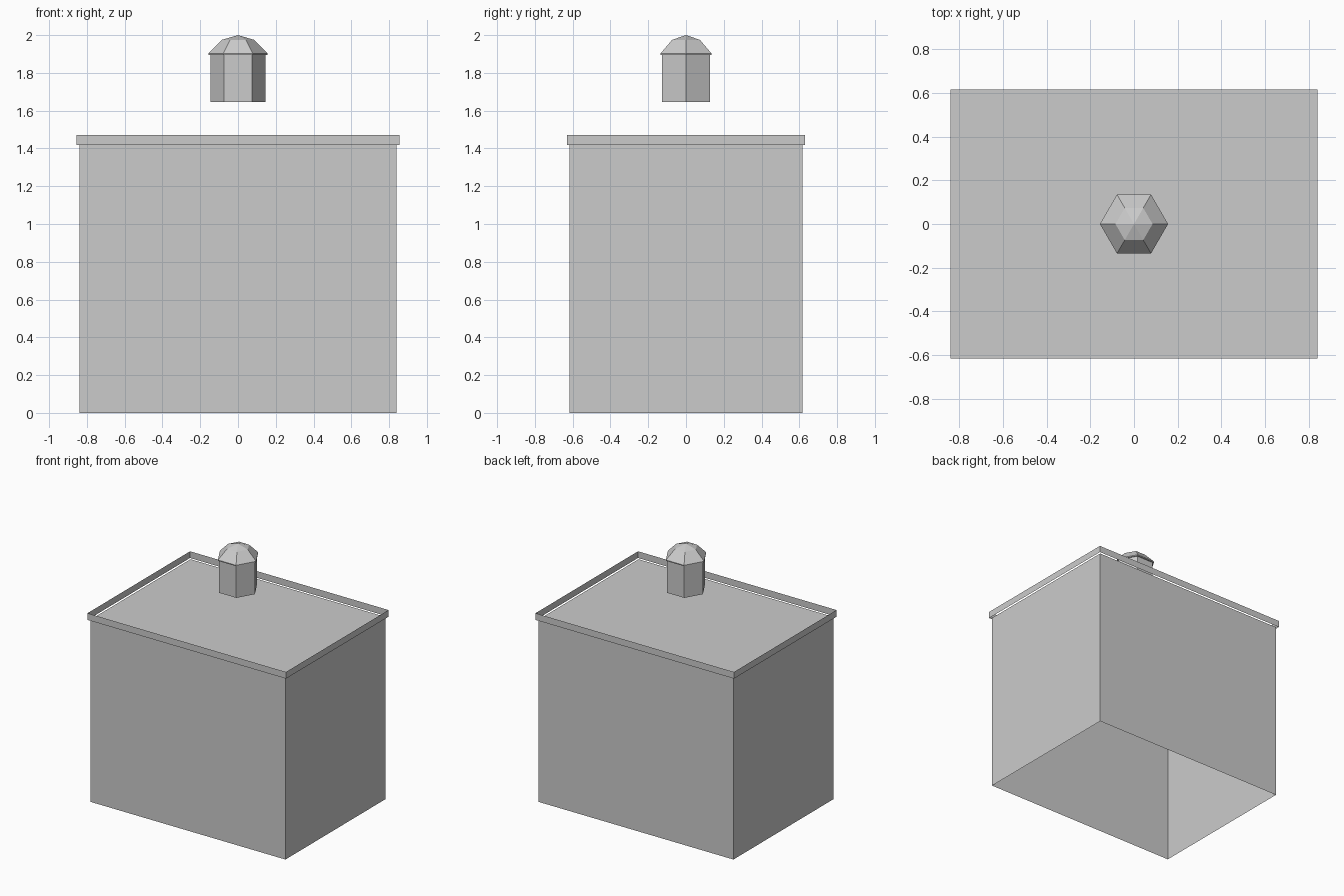
import bpy, bmesh, math

if "Cube" in bpy.data.objects:
    bpy.data.objects.remove(bpy.data.objects["Cube"])

grey = bpy.data.materials.new("plain_grey")
grey.diffuse_color = (0.6, 0.6, 0.6, 1.0)
grey.use_nodes = True
grey.node_tree.nodes["Principled BSDF"].inputs["Base Color"].default_value = grey.diffuse_color


def rectangle(hx, hy):
    return [(-hx, -hy), (hx, -hy), (hx, hy), (-hx, hy)]


def hexagon(r):
    return [(r * math.cos(math.radians(60 * i)), r * math.sin(math.radians(60 * i)))
            for i in range(6)]


def stacked_shell(name, rings, cap=False, tip=None):
    """Skin a stack of (outline, z) rings; optionally close the top flat or to a point."""
    bm = bmesh.new()
    loops = [[bm.verts.new((x, y, z)) for x, y in outline] for outline, z in rings]
    n = len(loops[0])
    for low, high in zip(loops, loops[1:]):
        for i in range(n):
            j = (i + 1) % n
            bm.faces.new((low[i], low[j], high[j], high[i]))
    top = loops[-1]
    if cap:
        bm.faces.new(top)
    if tip is not None:
        apex = bm.verts.new((0, 0, tip))
        for i in range(n):
            bm.faces.new((top[i], top[(i + 1) % n], apex))
    mesh = bpy.data.meshes.new(name)
    bm.to_mesh(mesh)
    bm.free()
    mesh.materials.append(grey)
    obj = bpy.data.objects.new(name, mesh)
    bpy.context.collection.objects.link(obj)
    return obj


# Main block: walls and flat roof, open underneath
block = rectangle(0.84, 0.616)
stacked_shell("building_block", [(block, 0.0), (block, 1.418)], cap=True)

# Thin parapet band standing just outside the walls
band = rectangle(0.855, 0.631)
stacked_shell("parapet_band", [(band, 1.418), (band, 1.47)])

# Six-sided turret floating above the roof
drum = hexagon(0.146)
stacked_shell("turret_drum", [(drum, 1.645), (drum, 1.897)])

# Faceted dome with a narrow overhanging lip
stacked_shell("turret_dome",
              [(drum, 1.896), (hexagon(0.156), 1.896), (hexagon(0.156), 1.903),
               (hexagon(0.085), 1.975)], tip=2.0)
